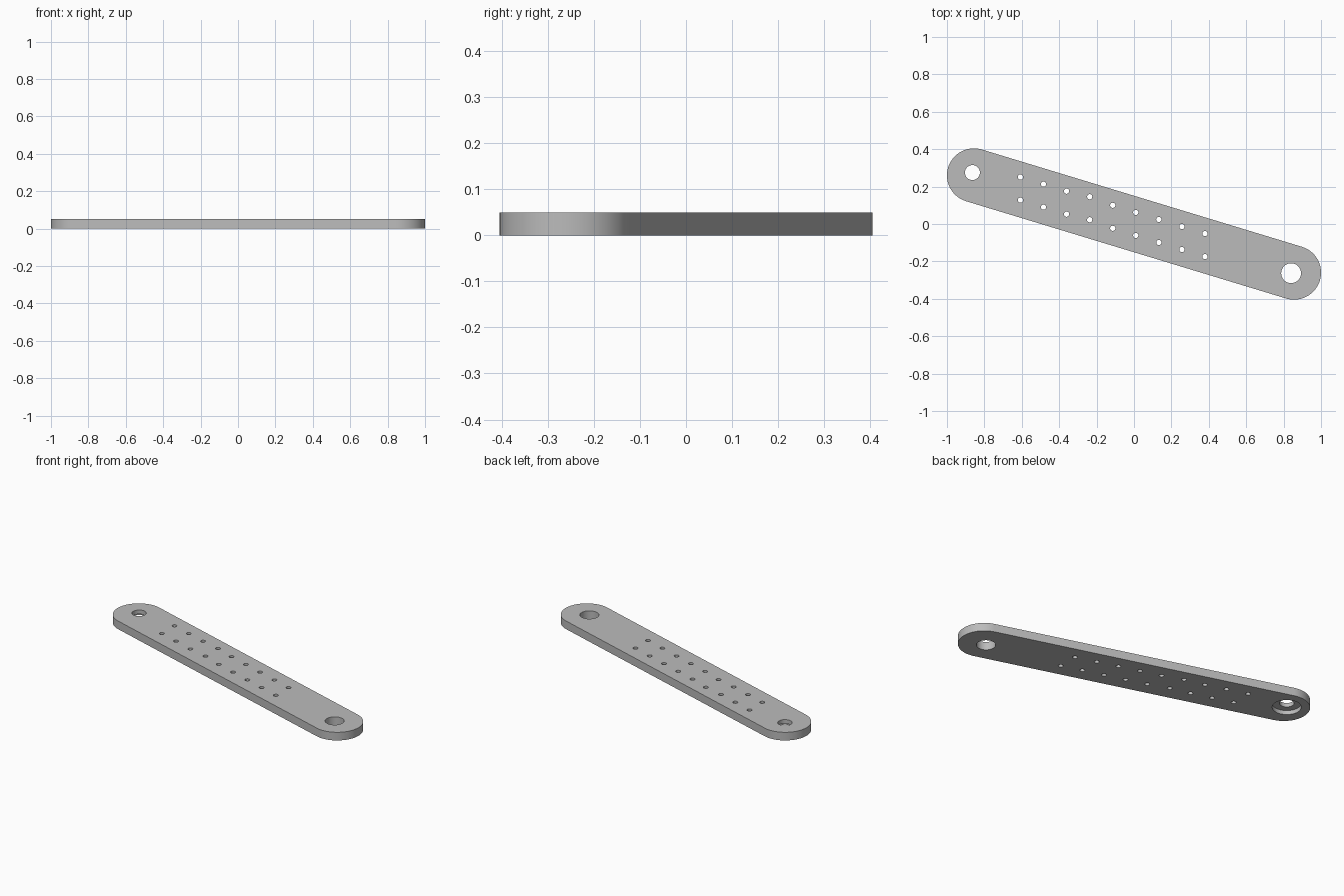
import bpy, bmesh, math
from mathutils import Matrix, Vector

cube = bpy.data.objects.get("Cube")
if cube:
    bpy.data.objects.remove(cube, do_unlink=True)

THICK = 0.05
END_RADIUS = 0.1445
END = Vector((0.8555, -0.26))      # centre of the rounded +x end

steel = bpy.data.materials.new("grey_steel")
steel.use_nodes = True
grey = (0.5, 0.5, 0.5, 1)
steel.diffuse_color = grey
steel.node_tree.nodes["Principled BSDF"].inputs["Base Color"].default_value = grey


def make_object(name, bm):
    mesh = bpy.data.meshes.new(name)
    bm.to_mesh(mesh)
    bm.free()
    mesh.materials.append(steel)
    obj = bpy.data.objects.new(name, mesh)
    bpy.context.collection.objects.link(obj)
    return obj


def add_drill(bm, x, y, radius, bottom=-0.05, top=0.1, sides=48):
    bmesh.ops.create_cone(bm, cap_ends=True, segments=sides,
                          radius1=radius, radius2=radius, depth=top - bottom,
                          matrix=Matrix.Translation((x, y, (top + bottom) / 2)))


# Slanted bar with two rounded ends
bm = bmesh.new()
slant = math.atan2(END.y, END.x)
steps = 40
outline = []
for sign in (1, -1):
    start = slant - math.pi / 2 + (0 if sign > 0 else math.pi)
    for i in range(steps + 1):
        a = start + math.pi * i / steps
        p = END * sign + END_RADIUS * Vector((math.cos(a), math.sin(a)))
        outline.append(bm.verts.new((p.x, p.y, 0)))
base = bm.faces.new(outline)
extruded = bmesh.ops.extrude_face_region(bm, geom=[base])["geom"]
bmesh.ops.translate(bm, vec=(0, 0, THICK),
                    verts=[v for v in extruded if isinstance(v, bmesh.types.BMVert)])
bmesh.ops.recalc_face_normals(bm, faces=bm.faces)
bar = make_object("slotted_link_bar", bm)

# Through holes: one at each end and two rows of small ones
bm = bmesh.new()
add_drill(bm, -0.864, 0.275, 0.04)
add_drill(bm, 0.84, -0.263, 0.053)
for row_y in (0.251, 0.128):
    for i in range(9):
        nudge = 0.008 if i == 3 else 0
        add_drill(bm, -0.607 + 0.1233 * i, row_y - 0.0378 * i + nudge, 0.014, sides=24)
through_holes = make_object("through_hole_cutter", bm)

# Counterbore under the -x end
bm = bmesh.new()
add_drill(bm, -0.864, 0.275, 0.08, top=THICK / 2)
counterbore = make_object("counterbore_cutter", bm)

bpy.context.view_layer.objects.active = bar
bar.select_set(True)
for cutter in (through_holes, counterbore):
    cutter.hide_render = True
    mod = bar.modifiers.new(cutter.name, 'BOOLEAN')
    mod.operation = 'DIFFERENCE'
    mod.solver = 'EXACT'
    mod.object = cutter
    bpy.ops.object.modifier_apply(modifier=mod.name)
    bpy.data.objects.remove(cutter, do_unlink=True)

bpy.ops.object.shade_smooth_by_angle(angle=math.radians(30))
